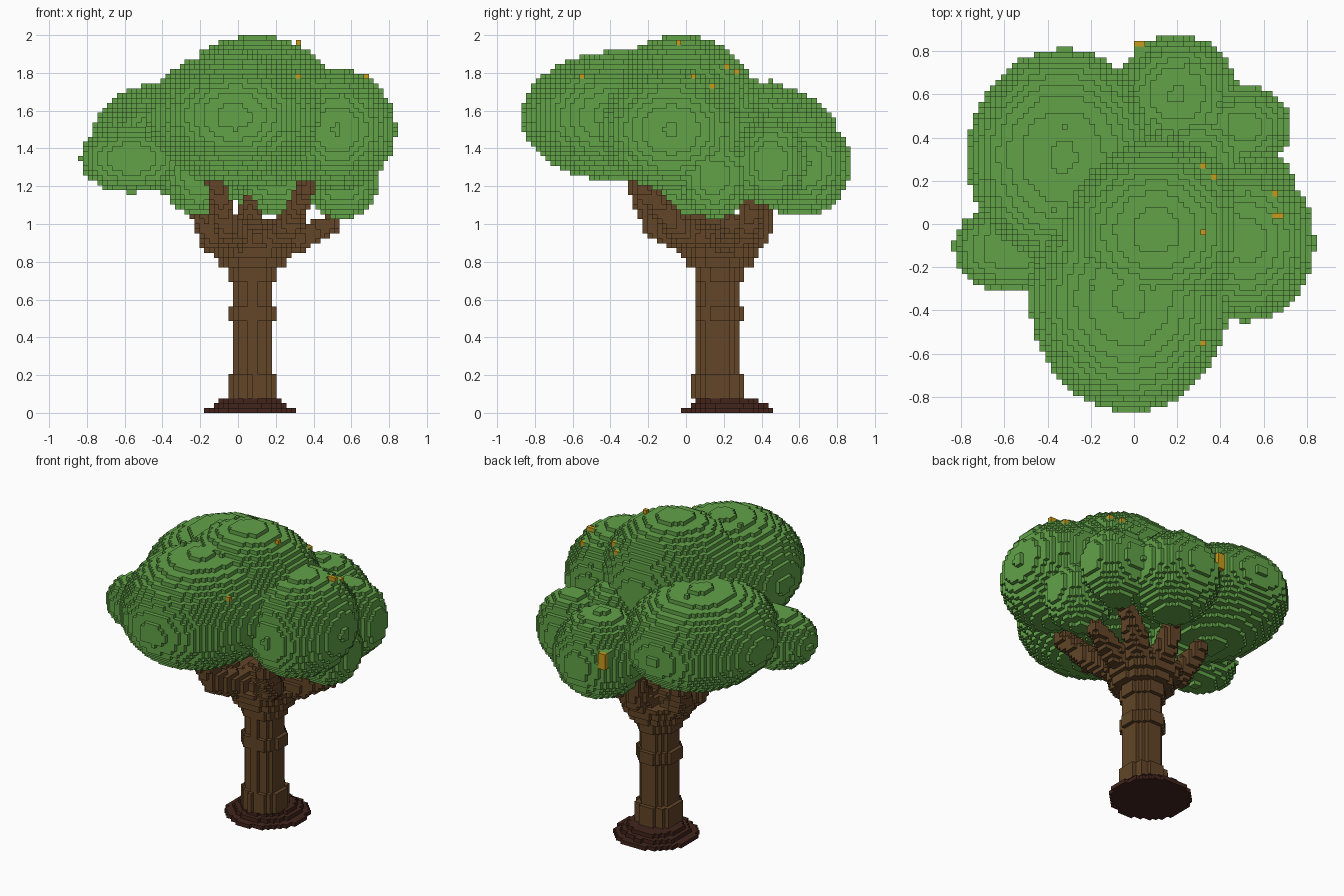
import bpy, bmesh
from math import floor
from mathutils import Vector

VOXEL = 2 / 78
STEPS = [(1, 0, 0), (-1, 0, 0), (0, 1, 0), (0, -1, 0), (0, 0, 1), (0, 0, -1)]

cube = bpy.data.objects.get("Cube")
if cube:
    bpy.data.objects.remove(cube, do_unlink=True)


def material(name, rgb):
    mat = bpy.data.materials.new(name)
    mat.use_nodes = True
    mat.diffuse_color = (*rgb, 1)
    mat.node_tree.nodes["Principled BSDF"].inputs["Base Color"].default_value = (*rgb, 1)
    return mat


def cell(point):
    return tuple(floor(c / VOXEL) for c in point)


def ellipsoid(center, radii):
    """Cells whose centres lie in an ellipsoid."""
    low = cell([c - r for c, r in zip(center, radii)])
    high = cell([c + r for c, r in zip(center, radii)])
    found = set()
    for i in range(low[0], high[0] + 1):
        for j in range(low[1], high[1] + 1):
            for k in range(max(low[2], 0), high[2] + 1):
                d = sum((((n + 0.5) * VOXEL - c) / r) ** 2
                        for n, c, r in zip((i, j, k), center, radii))
                if d <= 1:
                    found.add((i, j, k))
    return found


def disc(x, y, radius, bottom, top):
    """Cells of a round slab between two heights."""
    flat = {(i, j) for i, j, k in ellipsoid((x, y, VOXEL / 2), (radius, radius, VOXEL))}
    return {(i, j, k) for i, j in flat
            for k in range(round(bottom / VOXEL), round(top / VOXEL))}


def limb(points, start, end):
    """Cells of a tapering branch along a bent path."""
    found = set()
    path = []
    for a, b in zip(points, points[1:]):
        path += [Vector(a).lerp(Vector(b), s / 10) for s in range(10)]
    path.append(Vector(points[-1]))
    for n, p in enumerate(path):
        r = start + (end - start) * n / (len(path) - 1)
        found |= ellipsoid(p, (r, r, r))
    return found


def build(name, cells, mat):
    """Mesh of the outer faces of a set of cells."""
    bm = bmesh.new()
    corners = {}

    def vert(key):
        if key not in corners:
            corners[key] = bm.verts.new([c * VOXEL for c in key])
        return corners[key]

    for c in sorted(cells):
        for step in STEPS:
            if tuple(a + b for a, b in zip(c, step)) in cells:
                continue
            axis = [abs(s) for s in step].index(1)
            u, v = (axis + 1) % 3, (axis + 2) % 3
            ring = []
            for du, dv in [(0, 0), (1, 0), (1, 1), (0, 1)]:
                key = list(c)
                key[axis] += step[axis] > 0
                key[u] += du
                key[v] += dv
                ring.append(vert(tuple(key)))
            bm.faces.new(ring if step[axis] > 0 else ring[::-1])
    mesh = bpy.data.meshes.new(name)
    bm.to_mesh(mesh)
    bm.free()
    mesh.materials.append(mat)
    obj = bpy.data.objects.new(name, mesh)
    bpy.context.collection.objects.link(obj)


green = material("leaf green", (0.122, 0.362, 0.066))
brown = material("bark brown", (0.122, 0.060, 0.021))
dark = material("dark soil brown", (0.054, 0.018, 0.012))
gold = material("fruit gold", (0.58, 0.33, 0.012))

# Stepped mound at the foot
mound = set()
for n, radius in enumerate([0.243, 0.20, 0.165]):
    mound |= disc(0.06, 0.225, radius, n * VOXEL, (n + 1) * VOXEL)
build("base_mound", mound, dark)

# Trunk with collars and a flared head
trunk = set()
for radius, bottom, top in [(0.135, 0.08, 0.2), (0.11, 0.2, 0.77), (0.13, 0.49, 0.56),
                            (0.13, 0.69, 0.77), (0.18, 0.77, 0.82),
                            (0.21, 0.82, 0.87), (0.23, 0.87, 0.91)]:
    trunk |= disc(0.075, 0.173, radius, bottom, top)
trunk |= ellipsoid((0.08, 0.15, 0.92), (0.15, 0.13, 0.11))
build("trunk", trunk, brown)

# Branches fanning out from the head
root = (0.075, 0.17, 0.86)
branches = set()
for bend, tip in [((-0.06, -0.16, 0.99), (-0.12, -0.27, 1.22)),
                  ((0.28, -0.06, 1.0), (0.36, -0.23, 1.19)),
                  ((0.32, 0.2, 0.92), (0.5, 0.24, 1.0)),
                  ((0.26, 0.33, 0.98), (0.35, 0.36, 1.14)),
                  ((0.08, 0.38, 0.95), (0.06, 0.43, 1.1)),
                  ((-0.14, 0.26, 0.92), (-0.21, 0.36, 1.08)),
                  ((-0.13, 0.1, 0.93), (-0.2, 0.05, 1.08))]:
    branches |= limb([root, bend, tip], 0.09, 0.05)
build("branches", branches, brown)

# Crown of overlapping leaf clumps: centre and radii
clumps = [((-0.02, -0.35, 1.57), (0.46, 0.52, 0.345)),
          ((0.10, -0.03, 1.60), (0.45, 0.42, 0.40)),
          ((0.525, -0.08, 1.50), (0.31, 0.37, 0.32)),
          ((-0.33, 0.31, 1.46), (0.44, 0.50, 0.30)),
          ((0.20, 0.60, 1.31), (0.28, 0.275, 0.27)),
          ((0.51, 0.45, 1.33), (0.22, 0.19, 0.24)),
          ((0.55, 0.15, 1.25), (0.20, 0.20, 0.22)),
          ((0.30, 0.30, 1.42), (0.21, 0.21, 0.20)),
          ((-0.565, -0.11, 1.345), (0.27, 0.21, 0.18)),
          ((-0.20, 0.0, 1.25), (0.20, 0.22, 0.21))]
leaves = set()
for center, radii in clumps:
    leaves |= ellipsoid(center, radii)

tops = {}
for i, j, k in leaves:
    tops[i, j] = max(k, tops.get((i, j), 0))


def resting(spots):
    """Cells lying on top of the crown at the given x, y spots."""
    columns = [cell(spot) for spot in spots]
    return {(*c, tops[c] + 1) for c in columns if c in tops}


# Fruit resting on the crown
fruit = resting([(0.31, 0.26), (0.36, 0.21), (0.66, 0.13), (0.69, 0.05),
                 (0.66, 0.03), (0.31, -0.05), (0.31, -0.56)])

# Fruit cluster on a leafy tuft of the rear clump
i, j, k = cell((0.01, 0.83, 1.43))
for di in range(2):
    for dk in range(4):
        fruit.add((i + di, j, k - dk))
        leaves |= {(i + di, j - 1, k - dk), (i + di, j - 2, k - dk)}
build("fruit", fruit, gold)

# Stray leaf tufts on the upper surface
leaves |= resting([(-0.32, 0.46), (-0.19, -0.29), (0.66, 0.55), (0.56, -0.40),
                   (-0.23, 0.76), (-0.38, 0.06), (0.24, 0.72)])
build("leaf_crown", leaves - fruit, green)
